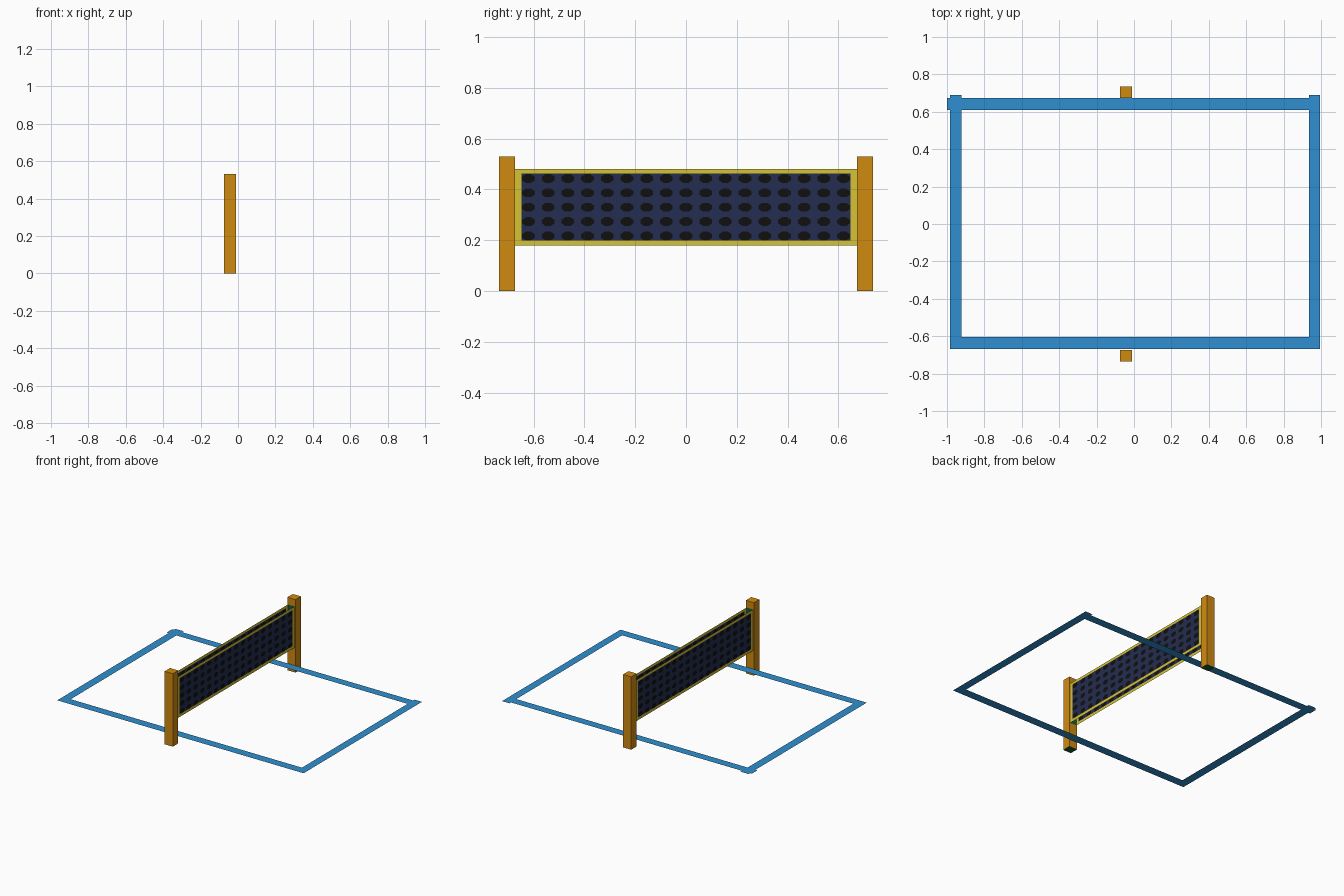
import bpy, bmesh, math

if "Cube" in bpy.data.objects:
    bpy.data.objects.remove(bpy.data.objects["Cube"])

def srgb(r, g, b):
    f = lambda c: ((c / 255 + 0.055) / 1.055) ** 2.4 if c > 10 else c / 255 / 12.92
    return (f(r), f(g), f(b), 1)

def mat(name, *rgb):
    m = bpy.data.materials.new(name)
    m.diffuse_color = srgb(*rgb)
    m.use_nodes = True
    m.node_tree.nodes["Principled BSDF"].inputs["Base Color"].default_value = m.diffuse_color
    return m

ORANGE = mat("orange", 208, 139, 17)
YELLOW = mat("yellow", 214, 194, 52)
NAVY = mat("navy", 36, 45, 82)
BLACK = mat("black", 16, 16, 17)
BLUE = mat("blue", 47, 143, 208)
GREEN = mat("dark green", 18, 92, 52)

def make(name, bm, *mats):
    me = bpy.data.meshes.new(name)
    bm.to_mesh(me)
    bm.free()
    for m in mats:
        me.materials.append(m)
    ob = bpy.data.objects.new(name, me)
    bpy.context.collection.objects.link(ob)
    return ob

def quad(bm, pts, index=0):
    f = bm.faces.new([bm.verts.new(p) for p in pts])
    f.material_index = index

CX = -0.042            # net centre line
HALF_POST = 0.0325
HALF_GAP = 0.026       # half the distance between the two net sheets

# Posts: orange boxes with a green underside
for side, name in ((-1, "front_post"), (1, "back_post")):
    bm = bmesh.new()
    bmesh.ops.create_cube(bm, size=1)
    for v in bm.verts:
        v.co = (CX + v.co.x * 2 * HALF_POST,
                side * 0.704 + v.co.y * 0.062,
                (v.co.z + 0.5) * 0.53)
    bm.normal_update()
    for f in bm.faces:
        f.material_index = 1 if f.normal.z < -0.5 else 0
    make(name, bm, ORANGE, GREEN)

# Net sheets: navy panel with a yellow border cut around it
YS = [-0.674, -0.648, 0.648, 0.674]
ZS = [0.18, 0.20, 0.462, 0.48]
for side, name in ((-1, "left_net"), (1, "right_net")):
    x = CX + side * HALF_GAP
    bm = bmesh.new()
    for i in range(3):
        for j in range(3):
            pts = [(x, YS[i], ZS[j]), (x, YS[i + 1], ZS[j]),
                   (x, YS[i + 1], ZS[j + 1]), (x, YS[i], ZS[j + 1])]
            quad(bm, pts if side > 0 else pts[::-1], 0 if i == j == 1 else 1)
    make(name, bm, NAVY, YELLOW)

    # Black mesh spots on both faces of the sheet
    bm = bmesh.new()
    for face in (-1, 1):
        for col in range(17):
            for row in range(5):
                cy, cz = -0.62 + col * 0.0775, 0.217 + row * 0.0565
                pts = []
                for k in range(8):
                    a = math.pi / 8 + k * math.pi / 4
                    y = cy + 0.027 * math.cos(a)
                    z = cz + 0.0185 * math.sin(a)
                    pts.append((x + face * 0.0015, y, min(max(z, 0.2), 0.462)))
                quad(bm, pts if face > 0 else pts[::-1])
    make(name + "_spots", bm, BLACK)

# Green strips closing the two ends of the net
for side, name in ((-1, "front_net_end"), (1, "back_net_end")):
    bm = bmesh.new()
    y = side * 0.671
    quad(bm, [(CX - HALF_GAP, y, 0.18), (CX + HALF_GAP, y, 0.18),
              (CX + HALF_GAP, y, 0.48), (CX - HALF_GAP, y, 0.48)][::side])
    make(name, bm, GREEN)

# Court boundary: flat strips just above the ground level of the posts
LINE_Z = 0.05
strips = {
    "back_line": (-1.0, 0.995, 0.61, 0.673),
    "front_line": (-0.985, 0.995, -0.668, -0.603),
    "left_line": (-0.985, -0.922, -0.603, 0.61),
    "right_line": (0.936, 0.995, -0.603, 0.61),
    "left_line_tip": (-0.985, -0.922, 0.673, 0.69),
    "right_line_tip": (0.936, 0.995, 0.673, 0.69),
}
for name, (x0, x1, y0, y1) in strips.items():
    bm = bmesh.new()
    quad(bm, [(x0, y0, LINE_Z), (x1, y0, LINE_Z), (x1, y1, LINE_Z), (x0, y1, LINE_Z)])
    make(name, bm, BLUE)
